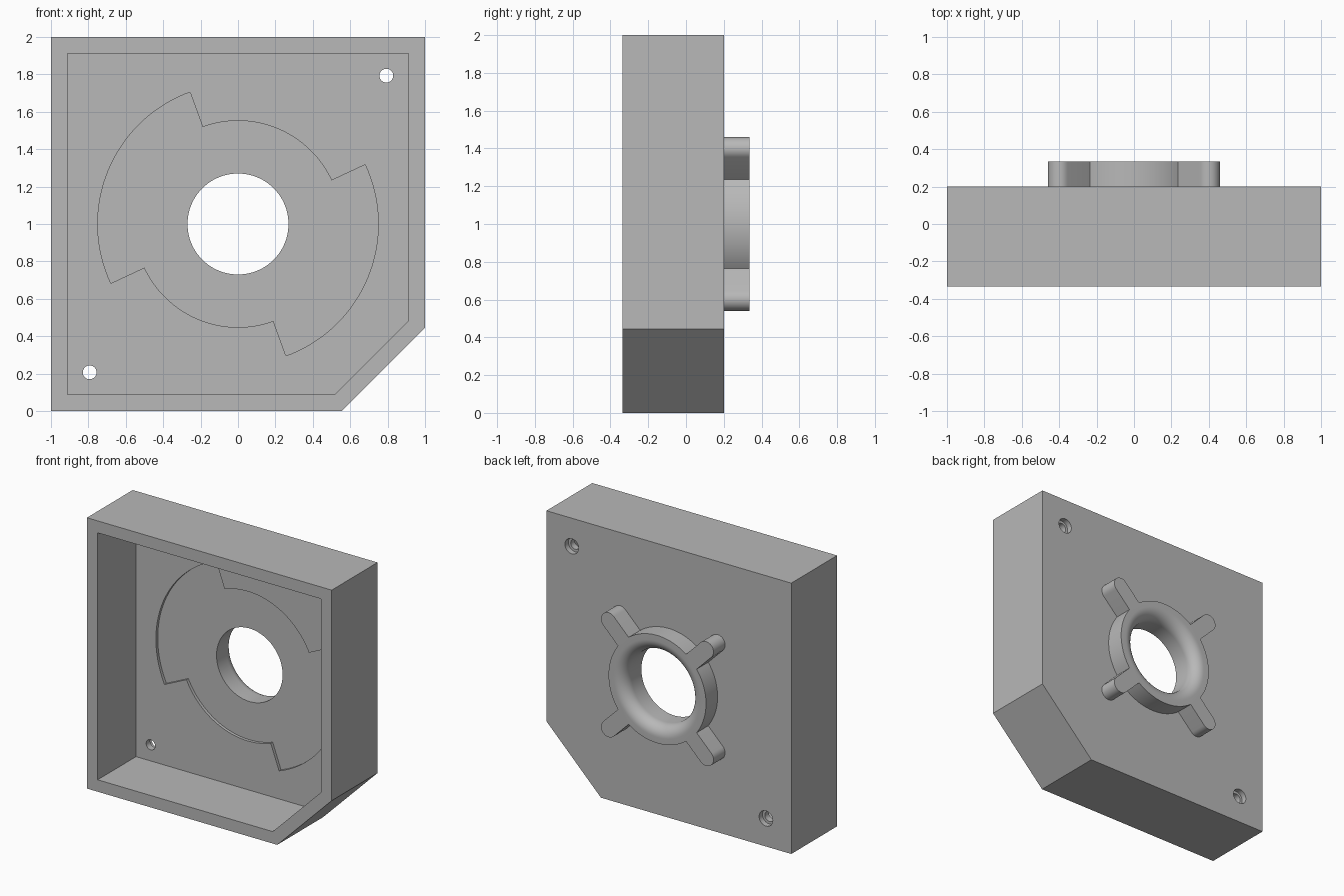
import bpy
import bmesh
from math import sin, cos, asin, pi, radians

BACK, FRONT, TOP = 0.2, -0.335, 0.335   # rear wall, open rim, hub face
FLOOR, RECESS = 0.113, 0.135            # cavity floor, shallow recess floor
HOLE, FLARE = 0.27, 0.085
HUB_R, ARM_W, ARM_C = 0.398, 0.0615, 0.563

cube = bpy.data.objects.get("Cube")
if cube:
    bpy.data.objects.remove(cube, do_unlink=True)

grey = bpy.data.materials.new("plain grey")
grey.use_nodes = True
colour = (0.48, 0.48, 0.48, 1)
grey.diffuse_color = colour
grey.node_tree.nodes["Principled BSDF"].inputs["Base Color"].default_value = colour


def arc(r, a0, a1, n, cx=0, cz=1):
    return [(cx + r * cos(a0 + (a1 - a0) * i / n), cz + r * sin(a0 + (a1 - a0) * i / n))
            for i in range(n + 1)]


def circle(r, n=96, cx=0, cz=1):
    return arc(r, 0, 2 * pi, n, cx, cz)[:-1]


def loft(name, sections):
    """Closed solid through matching (y, outline) sections."""
    bm = bmesh.new()
    rings = [[bm.verts.new((x, y, z)) for x, z in pts] for y, pts in sections]
    n = len(rings[0])
    for a, b in zip(rings, rings[1:]):
        for i in range(n):
            j = (i + 1) % n
            bm.faces.new((a[i], a[j], b[j], b[i]))
    bm.faces.new(rings[0])
    bm.faces.new(rings[-1])
    bmesh.ops.recalc_face_normals(bm, faces=bm.faces)
    mesh = bpy.data.meshes.new(name)
    bm.to_mesh(mesh)
    bm.free()
    mesh.materials.append(grey)
    obj = bpy.data.objects.new(name, mesh)
    bpy.context.collection.objects.link(obj)
    return obj


def prism(name, pts, y0, y1):
    return loft(name, [(y0, pts), (y1, pts)])


def combine(target, tool, operation="DIFFERENCE"):
    mod = target.modifiers.new(tool.name, "BOOLEAN")
    mod.operation, mod.solver, mod.object = operation, "EXACT", tool
    bpy.context.view_layer.objects.active = target
    bpy.ops.object.modifier_apply(modifier=mod.name)
    bpy.data.objects.remove(tool, do_unlink=True)


# Open housing with one cut-off corner
outer = [(-1, 0), (0.555, 0), (1, 0.445), (1, 2), (-1, 2)]
inner = [(-0.912, 0.088), (0.518, 0.088), (0.912, 0.482), (0.912, 1.912), (-0.912, 1.912)]
housing = prism("housing", outer, FRONT, BACK)
combine(housing, prism("cavity", inner, FRONT - 0.1, FLOOR))

# Shallow stepped recess in the cavity floor: two wide and two narrow sectors
recess = []
for turn in (0, pi):
    recess += arc(0.75, radians(-70) + turn, radians(25) + turn, 40)
    recess += arc(0.552, radians(25) + turn, radians(110) + turn, 40)
combine(housing, prism("recess", recess, 0, RECESS))

# Rear hub: round collar with four round-ended arms
hub = []
half = asin(ARM_W / HUB_R)
for k in range(4):
    a = pi / 4 + k * pi / 2
    hub += arc(ARM_W, a - pi / 2, a + pi / 2, 16, ARM_C * cos(a), 1 + ARM_C * sin(a))
    hub += arc(HUB_R, a + half, a + pi / 2 - half, 24)
combine(housing, prism("hub", hub, 0.16, TOP), "UNION")

# Central bore with a rounded rear mouth
bore = [(-0.1, circle(HOLE))]
for i in range(13):
    t = i / 12 * pi / 2
    bore.append((TOP - FLARE + FLARE * sin(t), circle(HOLE + FLARE * (1 - cos(t)))))
bore.append((TOP + 0.1, circle(HOLE + FLARE)))
combine(housing, loft("bore", bore))

# Two counterbored screw holes in opposite corners
for s in (-1, 1):
    x, z = s * 0.793, 1 + s * 0.793
    small, wide = circle(0.037, 32, x, z), circle(0.056, 32, x, z)
    combine(housing, loft("screw_hole", [(0, small), (BACK - 0.04, small),
                                         (BACK - 0.04, wide), (BACK + 0.1, wide)]))

# Smooth the round walls, keep the edges crisp
housing.data.materials.clear()
housing.data.materials.append(grey)
for face in housing.data.polygons:
    face.material_index = 0
bpy.ops.object.select_all(action="DESELECT")
housing.select_set(True)
bpy.context.view_layer.objects.active = housing
bpy.ops.object.shade_smooth_by_angle(angle=radians(30))
